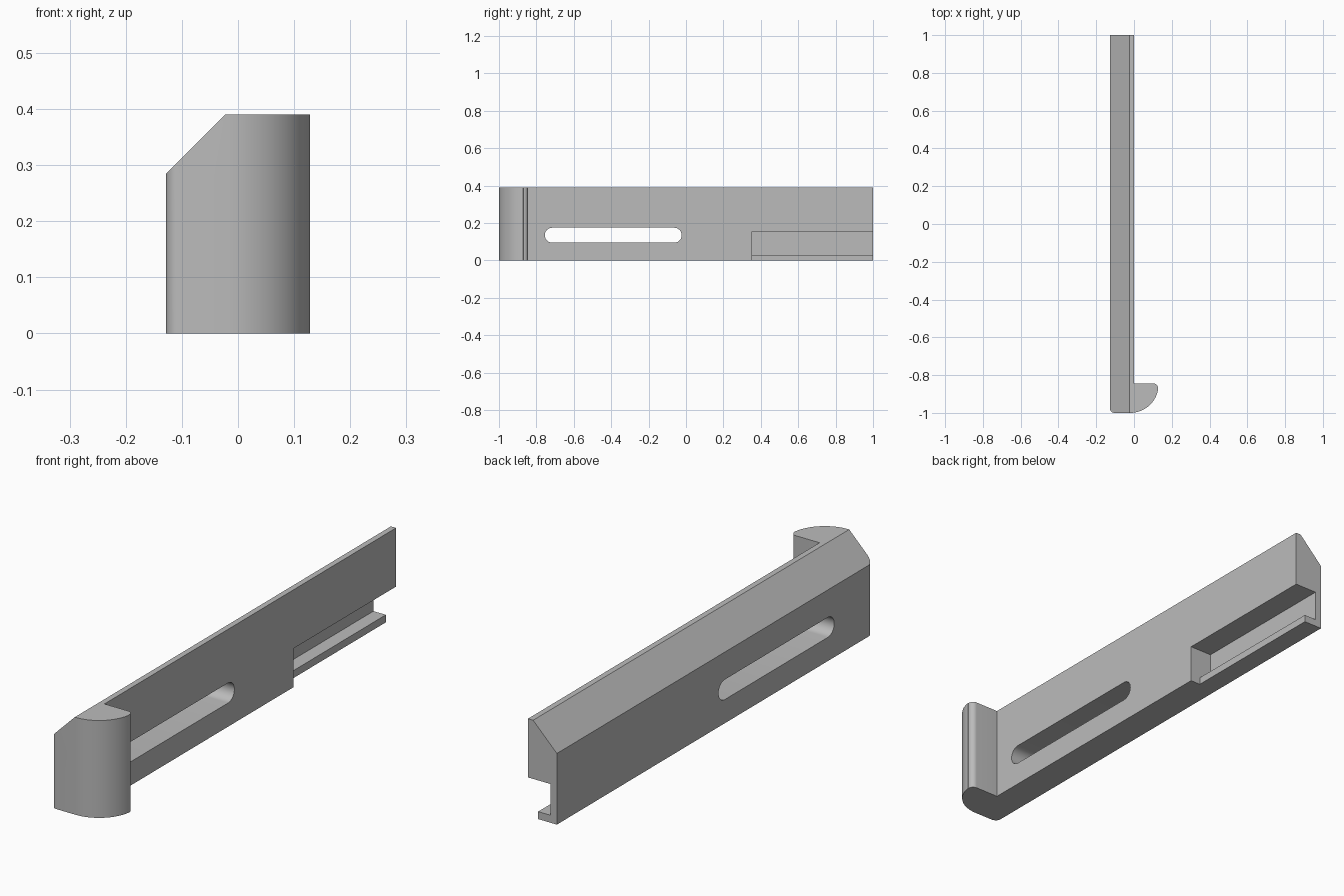
import bpy, bmesh
from math import cos, sin, radians
from mathutils import Vector

default = bpy.data.objects.get("Cube")
if default:
    bpy.data.objects.remove(default, do_unlink=True)

H = 0.39          # overall height
LEFT = -0.128     # outer face of the bar


def arc(cx, cy, r, start, end, n=16):
    """Points along an arc, angles in degrees."""
    angles = [radians(start + (end - start) * i / n) for i in range(n + 1)]
    return [(cx + r * cos(a), cy + r * sin(a)) for a in angles]


def prism(name, points, axis, lo, hi):
    """Extrude a 2D outline along x, y or z from lo to hi."""
    place = {"x": lambda u, v: (lo, u, v),
             "y": lambda u, v: (u, lo, v),
             "z": lambda u, v: (u, v, lo)}[axis]
    step = Vector([(hi - lo) * (axis == a) for a in "xyz"])
    bm = bmesh.new()
    face = bm.faces.new([bm.verts.new(place(u, v)) for u, v in points])
    grown = bmesh.ops.extrude_face_region(bm, geom=[face])["geom"]
    bmesh.ops.translate(bm, vec=step, verts=[g for g in grown if isinstance(g, bmesh.types.BMVert)])
    bmesh.ops.recalc_face_normals(bm, faces=bm.faces)
    mesh = bpy.data.meshes.new(name)
    bm.to_mesh(mesh)
    bm.free()
    obj = bpy.data.objects.new(name, mesh)
    bpy.context.collection.objects.link(obj)
    return obj


# Bar with the rounded hook at its front end, drawn in plan
plan = [(LEFT, 1), *arc(LEFT + 0.025, -0.975, 0.025, 180, 270, 8),
        *arc(-0.02, -0.85, 0.15, -90, -8, 24),
        *arc(0.105, -0.867, 0.022, -8, 90, 10),
        (0, -0.845), (0, 1)]
bar = prism("hooked_bar", plan, "z", 0, H)

# Bevelled top edge, long slot and stepped rear recess
bevel = [(LEFT - 0.1, 0.185), (-0.023 + 0.1, H + 0.1), (LEFT - 0.1, H + 0.1)]
slot = arc(-0.715, 0.135, 0.04, 90, 270) + arc(-0.063, 0.135, 0.04, -90, 90)
recess = [(-0.1, 0.03), (-0.045, 0.03), (-0.045, -0.1),
          (0.1, -0.1), (0.1, 0.155), (-0.1, 0.155)]
cutters = [prism("bevel_cutter", bevel, "y", -1.1, 1.1),
           prism("slot_cutter", slot, "x", -0.3, 0.1),
           prism("recess_cutter", recess, "y", 0.352, 1.1)]

bpy.ops.object.select_all(action="DESELECT")
bpy.context.view_layer.objects.active = bar
bar.select_set(True)
for cutter in cutters:
    cutter.hide_render = True
    cut = bar.modifiers.new(cutter.name, "BOOLEAN")
    cut.operation, cut.solver, cut.object = "DIFFERENCE", "EXACT", cutter
    bpy.ops.object.modifier_apply(modifier=cut.name)
    bpy.data.objects.remove(cutter, do_unlink=True)

# Plain grey finish
grey = bpy.data.materials.new("plain_grey")
grey.use_nodes = True
colour = (0.5, 0.5, 0.5, 1)
grey.diffuse_color = colour
grey.node_tree.nodes["Principled BSDF"].inputs["Base Color"].default_value = colour
bar.data.materials.clear()
bar.data.materials.append(grey)
bpy.ops.object.shade_smooth_by_angle(angle=radians(30))
